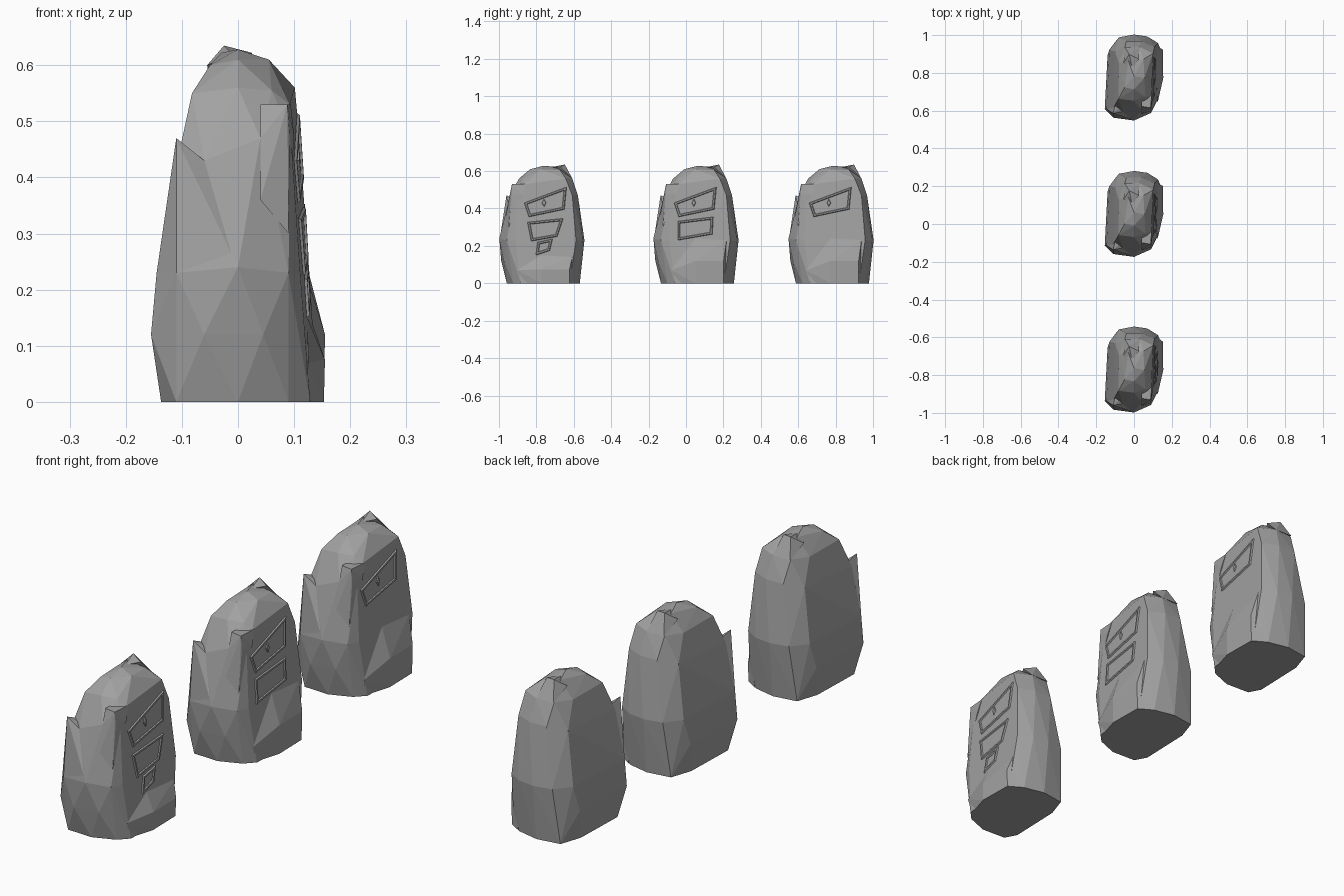
import bpy, bmesh

if "Cube" in bpy.data.objects:
    bpy.data.objects.remove(bpy.data.objects["Cube"])

# Dark stone grey
rock = bpy.data.materials.new("rock")
rock.diffuse_color = (0.36, 0.36, 0.36, 1)
rock.use_nodes = True
rock.node_tree.nodes["Principled BSDF"].inputs["Base Color"].default_value = rock.diffuse_color


def face_x(y, z):
    """x of the flat carved side of a stone."""
    return 0.12 - 0.07 * (z - 0.2) + 0.05 * y


def on_face(pts, lift=0.0):
    return [(face_x(y, z) + lift, y, z) for y, z in pts]


def add_hull(target, pts):
    """Append a faceted convex chunk to a bmesh."""
    bm = bmesh.new()
    for p in pts:
        bm.verts.new(p)
    bmesh.ops.convex_hull(bm, input=bm.verts[:])
    loose = [v for v in bm.verts if not v.link_faces]
    bmesh.ops.delete(bm, geom=loose, context='VERTS')
    bmesh.ops.dissolve_limit(bm, angle_limit=0.02, verts=bm.verts[:], edges=bm.edges[:])
    bmesh.ops.recalc_face_normals(bm, faces=bm.faces[:])
    me = bpy.data.meshes.new("chunk")
    bm.to_mesh(me)
    bm.free()
    target.from_mesh(me)
    bpy.data.meshes.remove(me)


def finish(name, bm, y):
    me = bpy.data.meshes.new(name)
    bm.to_mesh(me)
    bm.free()
    me.materials.append(rock)
    ob = bpy.data.objects.new(name, me)
    ob.location.y = y
    bpy.context.collection.objects.link(ob)


# Main boulder: points on the flat side, then the rest of the body
SIDE = [(-.11, 0), (0, 0), (.15, 0), (-.14, .23), (.185, .23), (-.13, .48),
        (.165, .47), (-.09, .53), (.13, .56)]
BODY = [
    (-.137, -.13, 0), (-.11, -.18, 0), (0, -.185, 0), (.09, -.15, 0), (.09, .185, 0),
    (0, .205, 0), (-.1, .19, 0), (-.13, .1, 0),
    (-.155, -.165, .12), (-.06, -.215, .12), (.045, -.2, .12), (-.14, .12, .12),
    (-.145, -.165, .23), (-.11, -.21, .23), (0, -.225, .24), (.09, -.185, .23),
    (.07, .22, .23), (0, .23, .23), (-.08, .215, .23), (-.13, .15, .23),
    (-.108, -.155, .43), (-.06, -.178, .43), (.04, -.168, .47),
    (.04, .195, .47), (-.04, .195, .47), (-.1, .14, .45),
    (-.082, -.11, .55), (0, -.12, .56), (.06, -.1, .555),
    (.03, .165, .56), (-.05, .16, .56), (-.08, .08, .55),
    (-.05, -.05, .6), (0, -.06, .61), (.055, 0, .61),
    (0, .01, .628), (-.03, .09, .622), (.05, .1, .605),
]
# Broken shards that grow out of the boulder
SPIKE = [(-.11, -.187, .47), (-.06, -.178, .43), (-.1, -.14, .45),
         (-.128, -.165, .31), (-.145, -.165, .23), (-.11, -.21, .23),
         (0, -.222, .24), (-.06, -.14, .43)]
LEDGE = [(.04, -.15, .53), (.088, -.158, .53), (.094, -.08, .53), (.04, -.08, .53),
         (.04, -.17, .47), (.092, -.158, .475), (.1, -.1, .475),
         (.09, -.175, .3), (.04, -.19, .36)]
CREST = [(-.025, .125, .635), (-.055, .08, .6), (.025, .1, .622),
         (.03, .165, .56), (-.05, .165, .56), (-.01, .05, .62)]


def stone(y, bump_top):
    bm = bmesh.new()
    for pts in (BODY + on_face(SIDE), SPIKE, LEDGE, CREST):
        add_hull(bm, pts)
    # foot bulging out of the carved side
    low = .5 * bump_top
    foot = [(.155, 0, low), (.153, .0, 0), (.15, .15, 0),
            (.153, .15, low), (.12, -.11, 0), (.125, -.13, .07),
            (.1, 0, 0), (.1, .18, 0)]
    foot += on_face([(0, bump_top), (.165, bump_top - .01)])
    add_hull(bm, foot)
    finish("stone", bm, y)


def raised(name, y, corners, steps):
    """Quad on the carved side, stepped inwards by (width, height) insets."""
    bm = bmesh.new()
    f = bm.faces.new([bm.verts.new(p) for p in on_face(corners, .0005)])
    bm.normal_update()
    if f.normal.x < 0:
        f.normal_flip()
    for width, height in steps:
        bmesh.ops.inset_individual(bm, faces=[f], thickness=width, depth=height,
                                   use_even_offset=True)
    finish(name, bm, y)


def shift(pts, dy):
    return [(y + dy, z) for y, z in pts]


FRAME = [(.003, .005), (.007, 0), (.003, -.004)]
TOP = [(-.115, .43), (.112, .515), (.10, .395), (-.09, .355)]
MID_A = [(-.075, .327), (.117, .347), (.085, .25), (-.055, .225)]
MID_B = [(-.095, .332), (.095, .355), (.09, .262), (-.095, .23)]
LOW = [(-.02, .22), (.06, .238), (.045, .175), (-.03, .15)]
DIAMOND = [(-.021, .43), (-.009, .452), (.003, .43), (-.009, .408)]

# Three stones with three, two and one carved panels
for y, bump, dy, panels in ((-.773, .15, .023, [MID_A, LOW]),
                            (.051, .24, 0, [MID_B]),
                            (.773, .24, 0, [])):
    stone(y, bump)
    for p in [shift(TOP, dy)] + panels:
        raised("panel_frame", y, p, FRAME)
    raised("diamond", y, shift(DIAMOND, dy), [(.003, .005)])
